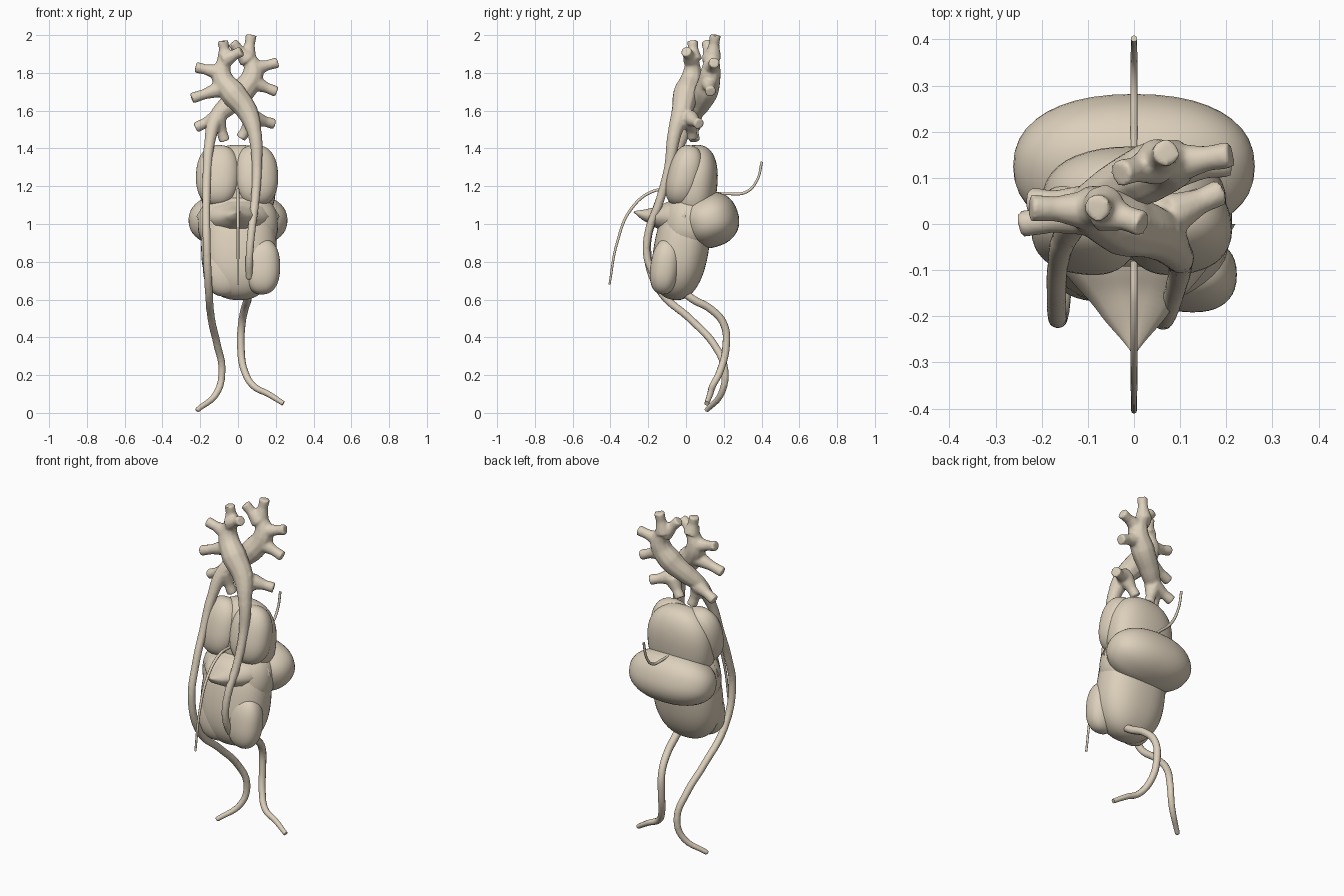
import bpy, math
from mathutils import Vector

tan = bpy.data.materials.new('tan')
tan.diffuse_color = (.72, .63, .5, 1)


def finish(o, name):
    o.name = name
    o.data.materials.clear()
    o.data.materials.append(tan)
    for p in o.data.polygons:
        p.use_smooth = True
    return o


def blob(name, loc, size, tilt=(0, 0, 0), power=1.0):
    """Ellipsoid; power below 1 makes it boxier."""
    bpy.ops.mesh.primitive_uv_sphere_add(segments=40, ring_count=24, radius=1, location=loc,
                                         rotation=[math.radians(a) for a in tilt])
    o = bpy.context.object
    for v in o.data.vertices:
        v.co = Vector([math.copysign(abs(c) ** power, c) * s for c, s in zip(v.co, size)])
    return finish(o, name)


def tube(name, pts):
    """Smooth tapered tube through (x, y, z, radius) points."""
    cu = bpy.data.curves.new(name, 'CURVE')
    cu.dimensions = '3D'
    cu.bevel_depth = 1
    cu.bevel_resolution = 3
    cu.resolution_u = 8
    cu.use_fill_caps = True
    sp = cu.splines.new('BEZIER')
    sp.bezier_points.add(len(pts) - 1)
    for b, p in zip(sp.bezier_points, pts):
        b.co, b.radius = p[:3], p[3]
        b.handle_left_type = b.handle_right_type = 'AUTO'
    o = bpy.data.objects.new(name, cu)
    bpy.context.collection.objects.link(o)
    bpy.ops.object.select_all(action='DESELECT')
    o.select_set(True)
    bpy.context.view_layer.objects.active = o
    bpy.ops.object.convert(target='MESH')
    return finish(bpy.context.object, name)


def vessel(name, trunk, stubs):
    """Trunk with cut branches, fused into one skin."""
    parts = [tube(name, trunk)]
    for a, b in stubs:
        a, b = Vector(a), Vector(b)
        m = a.lerp(b, 0.6)
        parts.append(tube('stub', [(*a, .048), (*m, .028), (*b, .03)]))
    bpy.ops.object.select_all(action='DESELECT')
    for p in parts:
        p.select_set(True)
    bpy.context.view_layer.objects.active = parts[0]
    bpy.ops.object.join()
    o = parts[0]
    r = o.modifiers.new('fuse', 'REMESH')
    r.mode, r.voxel_size, r.use_smooth_shade = 'VOXEL', 0.007, True
    s = o.modifiers.new('soften', 'SMOOTH')
    s.iterations = 6
    return o


# Body lobes
blob('upper_body', (0, .045, 1.2), (.2, .12, .22), (-6, 0, 0), .85)
for side, name in ((-1, 'left'), (1, 'right')):
    blob(name + '_upper_lobe', (side * .1 - .005, -.01, 1.255), (.117, .09, .165), (-14, 0, side * 8), .85)
blob('middle_body', (0, .01, 1.0), (.213, .14, .17), (-8, 0, 0), .85)
blob('lower_body', (.005, -.025, .87), (.2, .145, .275), (-10, 0, 0), .85)
blob('lower_right_lobe', (.127, -.11, .775), (.096, .078, .148), (-8, 0, 0), .85)
blob('lower_left_lobe', (-.07, -.085, .765), (.115, .08, .15), (-8, 0, 0), .9)

# Rear bulge and front spike
blob('rear_bulge', (0, .125, 1.02), (.262, .155, .145), (18, 0, 0), .88)
spike = tube('front_spike', [(0, 0, 0, .22), (0, -.1, 0, .155), (0, -.19, .015, .078), (0, -.275, .045, .008)])
spike.scale.z = .55
spike.location.z = 1.04

# Crossing vessels: each starts on one side and runs down the other
vessel('front_vessel',
       [(-.07, .035, 1.88, .033), (-.085, .03, 1.78, .056), (-.025, .0, 1.69, .07), (.045, -.02, 1.6, .058),
        (.088, -.06, 1.48, .038), (.1, -.09, 1.3, .027), (.09, -.14, 1.12, .024), (.07, -.2, .95, .022),
        (.06, -.205, .82, .021), (.06, -.16, .71, .02)],
       [((-.065, .04, 1.87), (-.08, .035, 1.97)), ((-.07, .03, 1.87), (.02, .0, 1.915)),
        ((-.09, .03, 1.8), (-.225, .035, 1.83)), ((-.08, .02, 1.72), (-.245, 0, 1.665)),
        ((.06, -.02, 1.6), (.09, .05, 1.54)),
        ((.08, .02, 1.56), (.19, .07, 1.53)), ((.075, .02, 1.55), (.015, .035, 1.455))])
vessel('rear_vessel',
       [(.05, .14, 1.9, .034), (.08, .13, 1.8, .056), (.03, .11, 1.71, .066), (-.05, .07, 1.63, .056),
        (-.115, .025, 1.56, .042), (-.15, -.03, 1.43, .029), (-.165, -.09, 1.25, .024), (-.168, -.16, 1.07, .022),
        (-.165, -.205, .87, .022), (-.155, -.14, .65, .022), (-.14, .03, .49, .021), (-.11, .15, .36, .021),
        (-.085, .205, .23, .02), (-.11, .19, .11, .019), (-.22, .108, .012, .015)],
       [((.05, .14, 1.88), (.07, .155, 2.0)), ((.05, .13, 1.87), (-.03, .11, 1.96)),
        ((.08, .13, 1.82), (.21, .15, 1.855)), ((.08, .12, 1.75), (.205, .13, 1.7)),
        ((-.1, .04, 1.57), (-.225, .05, 1.51)), ((-.11, .03, 1.56), (-.07, .045, 1.44))])

# Lower right vessel leaving the underside
tube('lower_vessel',
     [(.05, -.04, .66, .022), (.05, .04, .6, .022), (.035, .13, .55, .021), (.02, .2, .47, .02), (.015, .212, .35, .02),
      (.035, .18, .22, .019), (.085, .14, .14, .018), (.16, .128, .1, .016), (.24, .11, .05, .013)])

# Thin nerves front and back
tube('front_nerve', [(0, -.08, 1.18, .008), (0, -.17, 1.175, .008), (0, -.29, 1.08, .008),
                     (0, -.365, .9, .007), (0, -.405, .68, .006)])
tube('rear_nerve', [(0, .12, 1.165, .008), (0, .22, 1.16, .008), (0, .32, 1.17, .008),
                    (0, .375, 1.23, .007), (0, .402, 1.33, .007)])
